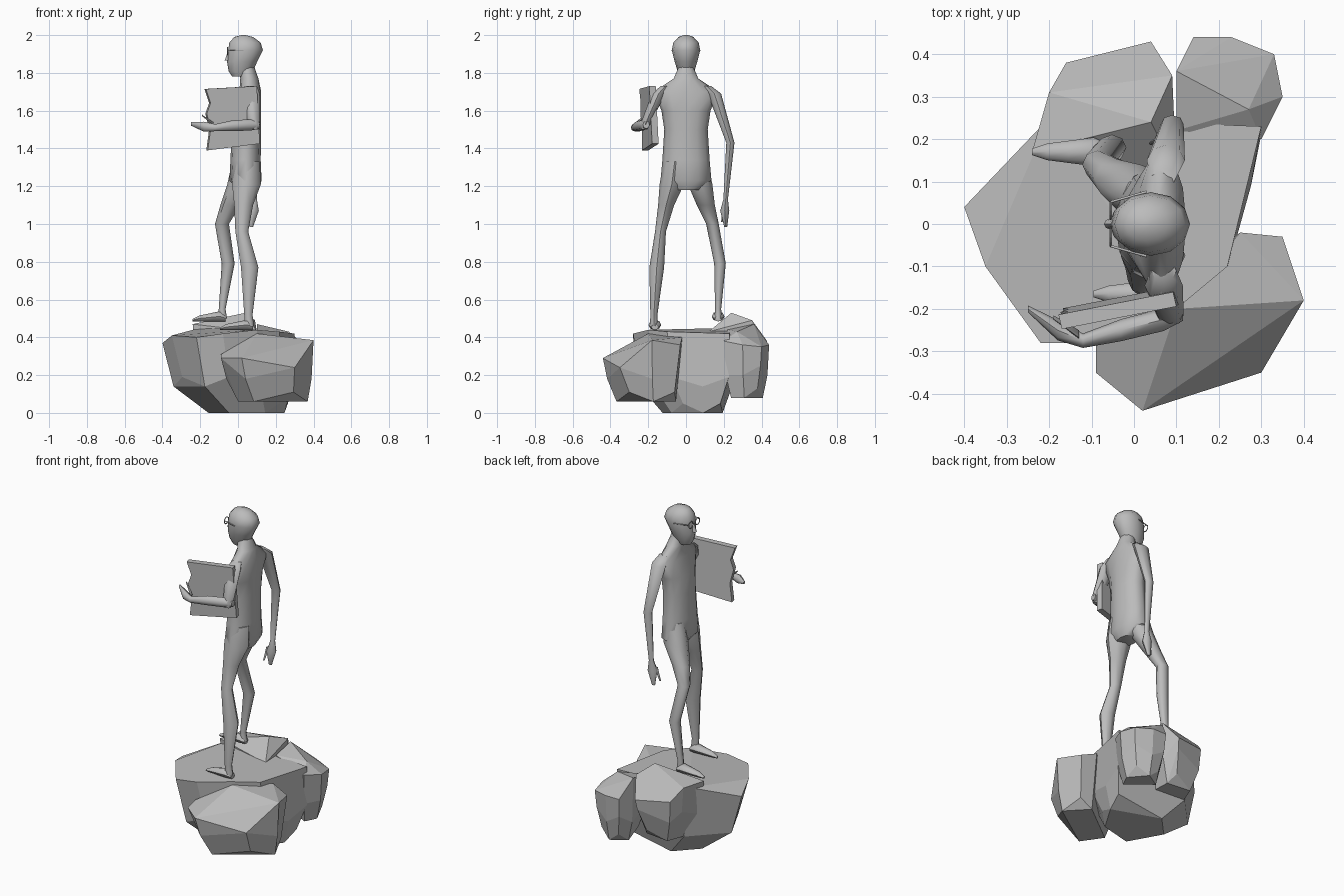
import bpy, bmesh, math
from mathutils import Vector

if "Cube" in bpy.data.objects:
    bpy.data.objects.remove(bpy.data.objects["Cube"], do_unlink=True)

GREY = (.5, .5, .5, 1)
stone = bpy.data.materials.new("plain grey")
stone.use_nodes = True
stone.diffuse_color = GREY
stone.node_tree.nodes["Principled BSDF"].inputs["Base Color"].default_value = GREY


def finish(name, bm, smooth=True):
    """Turn a bmesh into a named grey object."""
    bmesh.ops.recalc_face_normals(bm, faces=bm.faces)
    mesh = bpy.data.meshes.new(name)
    bm.to_mesh(mesh)
    bm.free()
    mesh.materials.append(stone)
    obj = bpy.data.objects.new(name, mesh)
    bpy.context.collection.objects.link(obj)
    if smooth:
        bpy.ops.object.select_all(action="DESELECT")
        obj.select_set(True)
        bpy.context.view_layer.objects.active = obj
        bpy.ops.object.shade_smooth_by_angle(angle=math.radians(50))


def loft(name, axis, rings, sides=10):
    """Skin over elliptical rings (x, y, z, radius, radius) square to one axis."""
    across, along = [i for i in range(3) if i != "xyz".index(axis)]
    bm = bmesh.new()
    loops = []
    for *centre, first_radius, second_radius in rings:
        loop = []
        for step in range(sides):
            angle = math.tau * step / sides
            point = Vector(centre)
            point[across] += first_radius * math.cos(angle)
            point[along] += second_radius * math.sin(angle)
            loop.append(bm.verts.new(point))
        loops.append(loop)
    for lower, upper in zip(loops, loops[1:]):
        for i in range(sides):
            bm.faces.new((lower[i - 1], lower[i], upper[i], upper[i - 1]))
    bm.faces.new(loops[0])
    bm.faces.new(loops[-1])
    finish(name, bm)


def limb(name, axis, joints, flat=.8):
    """Tapered tube through joints (x, y, z, radius)."""
    rings = [(x, y, z, radius, radius * flat) for x, y, z, radius in joints]
    loft(name, axis, rings, sides=8)


def boulder(name, rim, belly, bottom, foot=.6, drift=(0, 0, 0)):
    """Faceted stone: an uneven rim, a belly ring and a smaller, shifted underside."""
    bm = bmesh.new()
    middle = sum((Vector(p) for p in rim), Vector()) / len(rim)
    for index, corner in enumerate(rim):
        bm.verts.new(corner)
        for scale, height, shift in ((.92, belly, .3), (foot, bottom, 1)):
            # alternate corners dip, so that the sides break into facets
            point = middle + (Vector(corner) - middle) * scale + Vector(drift) * shift
            point.z = height + .05 * (index % 2)
            bm.verts.new(point)
    bmesh.ops.convex_hull(bm, input=bm.verts)
    bmesh.ops.dissolve_limit(bm, angle_limit=math.radians(9), verts=bm.verts, edges=bm.edges)
    finish(name, bm, smooth=False)


# Boulders of the base
boulder("main_boulder", [
    (-.4, .04, .37), (-.35, -.1, .41), (-.22, -.28, .4), (-.08, -.28, .42), (.1, -.2, .44),
    (.22, -.1, .43), (.27, .08, .43), (.3, .23, .42), (-.2, .25, .45)],
    belly=.14, bottom=0, drift=(.1, .06, 0))
boulder("back_boulder", [
    (-.24, .17, .47), (-.2, .31, .47), (-.16, .38, .4), (.04, .43, .38),
    (.09, .35, .49), (.04, .24, .53), (.1, .12, .43)],
    belly=.27, bottom=.14)
boulder("back_left_boulder", [
    (.1, .36, .47), (.14, .44, .36), (.23, .44, .36), (.33, .4, .35),
    (.35, .3, .36), (.27, .27, .43), (.3, .2, .38), (.1, .22, .44)],
    belly=.2, bottom=.08, foot=.7)
boulder("front_left_boulder", [
    (.25, -.02, .4), (.35, -.03, .36), (.4, -.18, .385), (.3, -.35, .24),
    (.02, -.44, .29), (-.09, -.35, .29), (-.09, -.28, .31), (.1, -.2, .42)],
    belly=.18, bottom=.06, foot=.75, drift=(.03, .02, 0))

# Torso: height, centre, half depth, half width
loft("torso", "z", [(x, 0, z, depth, width) for z, x, depth, width in (
    (1.18, .05, .05, .07), (1.23, .04, .085, .135), (1.34, .04, .08, .125), (1.5, .045, .078, .115),
    (1.6, .05, .073, .13), (1.7, .065, .058, .17), (1.77, .06, .048, .065), (1.83, .045, .042, .04))], 12)

# Head: height, centre, half depth, half width
loft("head", "z", [(x, 0, z, depth, width) for z, x, depth, width in (
    (1.78, .01, .04, .03), (1.81, .015, .065, .045), (1.86, .022, .08, .06), (1.92, .04, .092, .075),
    (1.96, .037, .083, .067), (1.99, .03, .05, .04), (2, .03, .01, .01))], sides=12)
limb("nose", "z", [(-.055, 0, 1.865, .016), (-.045, 0, 1.91, .01)])

# Spectacles: round rims and side bars, mirrored
for side, sign in (("right", 1), ("left", -1)):
    bpy.ops.mesh.primitive_torus_add(
        location=(-.055, sign * .032, 1.915), rotation=(0, math.pi / 2, 0),
        major_radius=.02, minor_radius=.003, major_segments=12, minor_segments=4)
    rim = bpy.context.object
    rim.name = side + "_spectacle_rim"
    rim.data.materials.append(stone)
    limb(side + "_spectacle_bar", "x",
         [(-.055, sign * .052, 1.92, .003), (.03, sign * .076, 1.92, .003)])

# Legs, flowing out of the hips and thinning at the ankles
limb("right_leg", "z", [
    (.03, .06, 1.33, .06), (.015, .075, 1.21, .072), (-.04, .105, 1.1, .053), (-.085, .14, 1, .037),
    (-.052, .18, .79, .034), (-.084, .17, .55, .018), (-.08, .17, .5, .022)], flat=.9)
limb("left_leg", "z", [
    (.045, -.06, 1.33, .07), (.045, -.075, 1.21, .076), (.03, -.105, 1.1, .05), (.02, -.135, .96, .034),
    (.062, -.155, .77, .046), (.055, -.17, .52, .022), (.06, -.17, .46, .024)], flat=.85)

# Feet: one shape placed twice
for name, heel, y, ground in (("right_foot", -.065, .17, .485), ("left_foot", .08, -.165, .44)):
    limb(name, "x", [(heel - reach, y, ground + size, size * 1.3) for reach, size in (
        (0, .015), (.03, .026), (.09, .02), (.14, .015), (.175, .006))])

# Hanging arm and hand
limb("right_arm", "z", [
    (.07, .11, 1.73, .03), (.075, .15, 1.69, .045), (.09, .235, 1.43, .027),
    (.085, .21, 1.13, .015), (.08, .205, 1.07, .03), (.07, .21, .985, .01)])
limb("right_thumb", "z", [(.06, .2, 1.09, .01), (.04, .19, 1.01, .005)])

# Bent arm and hand around the book
limb("left_upper_arm", "z", [
    (.07, -.11, 1.73, .03), (.07, -.145, 1.69, .045), (.085, -.215, 1.53, .032), (.085, -.22, 1.5, .02)])
limb("left_forearm", "x", [
    (.115, -.21, 1.525, .018), (.07, -.225, 1.525, .027), (-.03, -.25, 1.52, .026),
    (-.12, -.275, 1.51, .017), (-.18, -.25, 1.515, .024), (-.25, -.2, 1.53, .008)], flat=1.1)
limb("left_thumb", "x", [(-.13, -.26, 1.53, .01), (-.19, -.22, 1.575, .005)])

# Book: leaning outline with a worn front edge, given thickness
outline = [(-.17, 1.715), (-.145, 1.64), (-.165, 1.585), (-.145, 1.5), (-.16, 1.39),
           (.115, 1.425), (.1, 1.73)]
bm = bmesh.new()
cover = bm.faces.new([bm.verts.new((x, .2 * x - .04 * z - .145, z)) for x, z in outline])
grown = bmesh.ops.extrude_face_region(bm, geom=[cover])
thick = [v for v in grown["geom"] if isinstance(v, bmesh.types.BMVert)]
bmesh.ops.translate(bm, vec=(-.008, .034, 0), verts=thick)
finish("book", bm, smooth=False)
